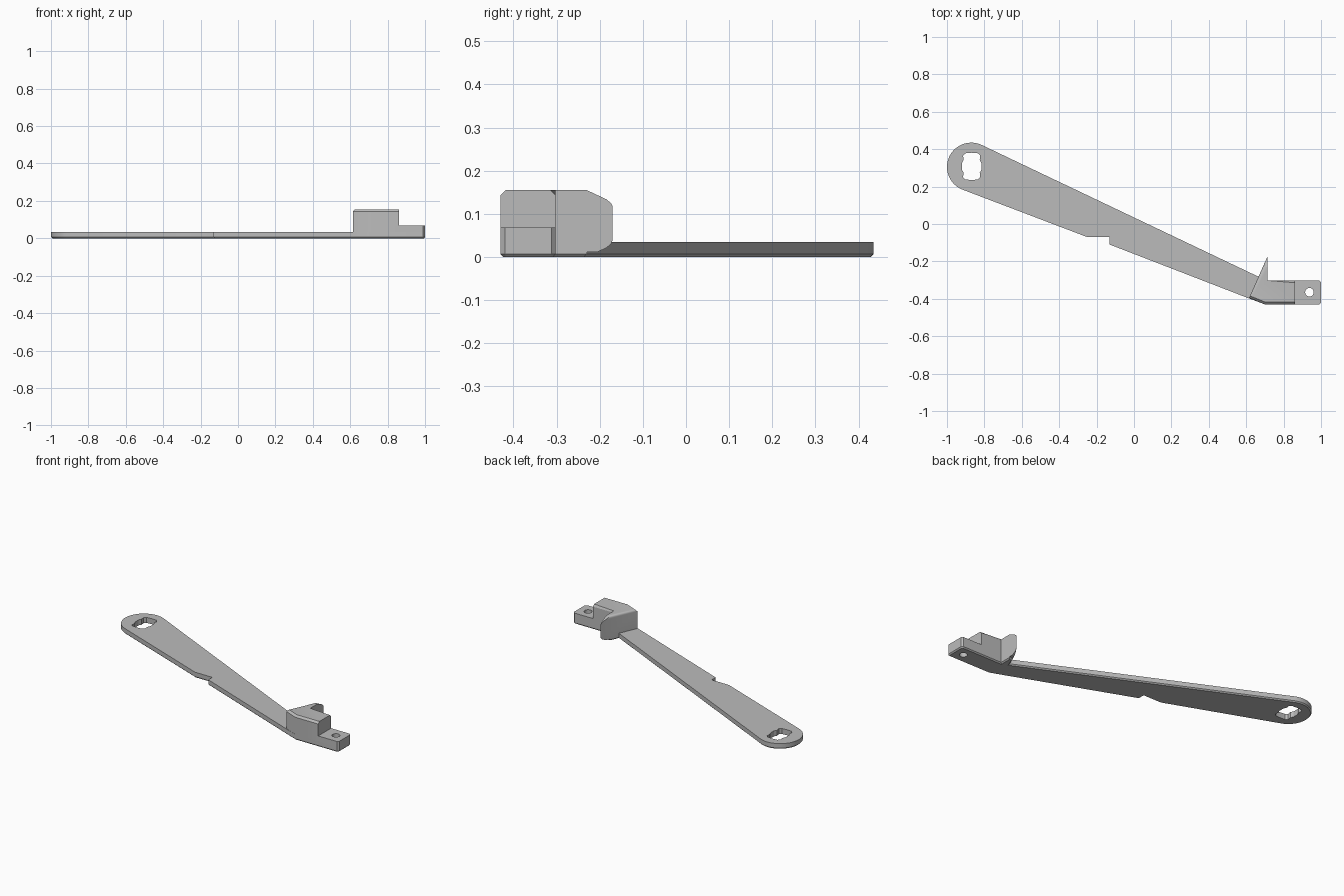
import bpy, bmesh, math
from mathutils import Vector

cube = bpy.data.objects.get("Cube")
if cube:
    bpy.data.objects.remove(cube, do_unlink=True)

grey = bpy.data.materials.new("plain grey")
grey.use_nodes = True
grey.diffuse_color = (0.5, 0.5, 0.5, 1)
grey.node_tree.nodes["Principled BSDF"].inputs["Base Color"].default_value = (0.5, 0.5, 0.5, 1)


def arc(cx, cy, r, start, end, n):
    angles = [math.radians(start + (end - start) * i / n) for i in range(n + 1)]
    return [(cx + r * math.cos(a), cy + r * math.sin(a)) for a in angles]


def prism(name, outline, low, high, axis="z", bevels=()):
    """Extrude an outline; each bevel is (edge test, width, segments)."""
    put = (lambda p, d: (p[0], p[1], d)) if axis == "z" else (lambda p, d: (d, p[0], p[1]))
    bm = bmesh.new()
    face = bm.faces.new([bm.verts.new(put(p, low)) for p in outline])
    moved = bmesh.ops.extrude_face_region(bm, geom=[face])["geom"]
    shift = Vector(put((0, 0), high - low))
    bmesh.ops.translate(bm, vec=shift, verts=[g for g in moved if isinstance(g, bmesh.types.BMVert)])
    bmesh.ops.recalc_face_normals(bm, faces=bm.faces)
    for test, width, segments in bevels:
        edges = [e for e in bm.edges if test(e.verts[0].co, e.verts[1].co)]
        bmesh.ops.bevel(bm, geom=edges, offset=width, segments=segments,
                        profile=0.5, affect="EDGES", clamp_overlap=True)
    bmesh.ops.recalc_face_normals(bm, faces=bm.faces)
    mesh = bpy.data.meshes.new(name)
    bm.to_mesh(mesh)
    bm.free()
    mesh.materials.append(grey)
    obj = bpy.data.objects.new(name, mesh)
    bpy.context.collection.objects.link(obj)
    return obj


def combine(obj, cutter, operation):
    """Apply one boolean and discard its cutter."""
    mod = obj.modifiers.new("cut", "BOOLEAN")
    mod.operation, mod.object, mod.solver = operation, cutter, "EXACT"
    bpy.context.view_layer.update()
    graph = bpy.context.evaluated_depsgraph_get()
    result = bpy.data.meshes.new_from_object(obj.evaluated_get(graph))
    obj.modifiers.clear()
    obj.data = result
    bpy.data.objects.remove(cutter, do_unlink=True)


def on_bottom(a, b):
    return a.z < 0.001 and b.z < 0.001


# Flat arm: rounded pivot end, notched lower edge and foot under the bracket
outline = arc(-0.87, 0.305, 0.13, 64.5, 249.5, 28) + [
    (-0.25, -0.07), (-0.13, -0.07), (-0.13, -0.11), (0.62, -0.4), (0.7, -0.43),
    (0.99, -0.43), (1, -0.42), (1, -0.312), (0.99, -0.302),
    (0.715, -0.302), (0.715, -0.23), (0.69, -0.23), (0.668, -0.283)]
arm = prism("arm", outline, 0, 0.035, bevels=[(on_bottom, 0.007, 1)])

# Keyed pivot hole, one quarter mirrored both ways
quarter = [(0.052, 0.018), (0.043, 0.034), (0.046, 0.058), (0.034, 0.07), (0, 0.073)]
half = quarter + [(-x, y) for x, y in quarter[-2::-1]]
hole = [(x - 0.868, y + 0.308) for x, y in half + [(-x, -y) for x, y in half]]
combine(arm, prism("pivot_cutter", hole, -0.1, 0.2), "DIFFERENCE")

# Mounting tab with rounded corners
tab = prism("mounting_tab", [(0.84, -0.43), (0.99, -0.43), (1, -0.42), (1, -0.312),
                             (0.99, -0.302), (0.84, -0.302)], 0.02, 0.068)

# Screw hole through tab and arm
for part in (arm, tab):
    combine(part, prism("screw_cutter", arc(0.938, -0.365, 0.023, 0, 345, 23), -0.1, 0.2), "DIFFERENCE")


# Raised bracket with a slanted wing
def long_top_edge(a, b):
    level = a.z > 0.154 and b.z > 0.154
    return level and (max(a.y, b.y) < -0.39 or (abs(a.y - b.y) < 0.001 and a.y > -0.31))


def slanted_top_edge(a, b):
    return a.z > 0.154 and b.z > 0.154 and abs(a.y - b.y) > 0.18


bracket = prism("bracket", [(0.615, -0.395), (0.7, -0.43), (0.86, -0.43), (0.86, -0.302),
                            (0.715, -0.302), (0.715, -0.17)], 0.012, 0.155,
                bevels=[(long_top_edge, 0.012, 1), (slanted_top_edge, 0.016, 4)])
wing_profile = [(-0.5, -0.02), (-0.26, -0.02), (-0.23, 0), (-0.185, 0.021), (-0.174, 0.03),
                (-0.169, 0.042), (-0.169, 0.115), (-0.174, 0.125), (-0.185, 0.134),
                (-0.23, 0.155), (-0.26, 0.17), (-0.5, 0.17)]
combine(bracket, prism("wing_trim", wing_profile, 0.5, 0.95, axis="x"), "INTERSECT")

# Smooth curved walls, crisp corners
for obj in (arm, tab, bracket):
    bpy.ops.object.select_all(action="DESELECT")
    obj.select_set(True)
    bpy.context.view_layer.objects.active = obj
    bpy.ops.object.shade_smooth_by_angle(angle=math.radians(25))
